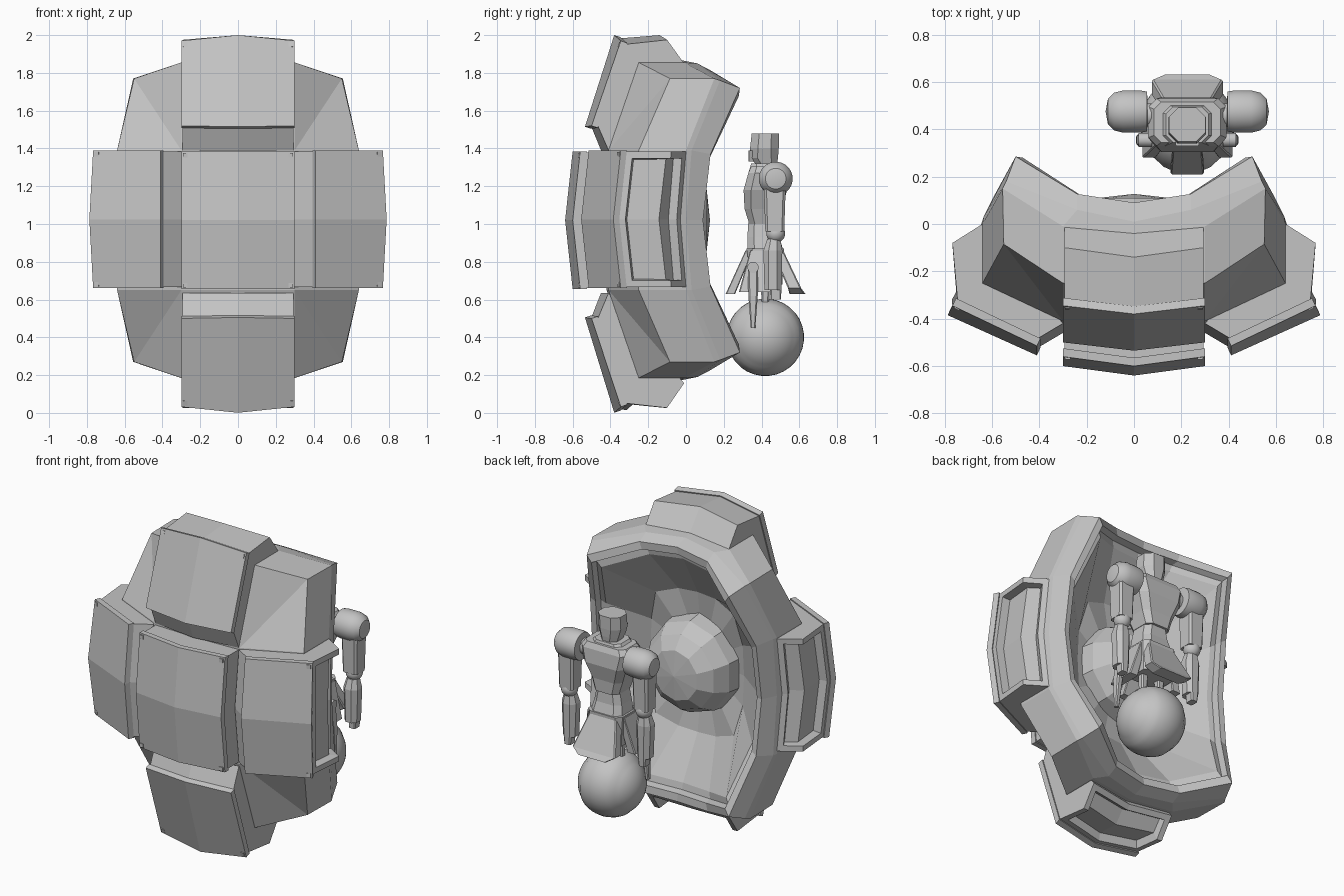
import bpy, bmesh, math
from mathutils import Vector, Matrix

if "Cube" in bpy.data.objects:
    bpy.data.objects.remove(bpy.data.objects["Cube"])

grey = bpy.data.materials.new("neutral_grey")
grey.diffuse_color = (0.55, 0.55, 0.55, 1)
grey.use_nodes = True
grey.node_tree.nodes["Principled BSDF"].inputs["Base Color"].default_value = grey.diffuse_color
ZC = 1.02          # height of the shield centre
RX, RY = 0.225, 0.45   # robot axis


def finish(name, bm, smooth=False):
    bmesh.ops.remove_doubles(bm, verts=bm.verts[:], dist=0.0005)
    bmesh.ops.recalc_face_normals(bm, faces=bm.faces[:])
    me = bpy.data.meshes.new(name)
    bm.to_mesh(me)
    bm.free()
    me.materials.append(grey)
    ob = bpy.data.objects.new(name, me)
    bpy.context.collection.objects.link(ob)
    if smooth:
        bpy.ops.object.select_all(action='DESELECT')
        ob.select_set(True)
        bpy.context.view_layer.objects.active = ob
        bpy.ops.object.shade_smooth_by_angle(angle=math.radians(32))
    return ob


def loft(name, rings, smooth=False, recess=None):
    """Skin closed rings of equal length and cap both ends."""
    bm = bmesh.new()
    vs = [[bm.verts.new(p) for p in r] for r in rings]
    n = len(rings[0])
    strips = {}
    for a, b in zip(vs, vs[1:]):
        for i in range(n):
            f = bm.faces.new((a[i], a[(i + 1) % n], b[(i + 1) % n], b[i]))
            strips.setdefault(i, []).append(f)
    bm.faces.new(vs[0])
    bm.faces.new(vs[-1])
    if recess:
        bmesh.ops.recalc_face_normals(bm, faces=bm.faces[:])
        fs = [f for i in recess for f in strips[i]]
        bmesh.ops.inset_region(bm, faces=fs, thickness=0.035, use_even_offset=True)
        bmesh.ops.inset_region(bm, faces=fs, thickness=0.004, depth=-0.05, use_even_offset=True)
    return finish(name, bm, smooth)


def lathe(name, profile, centre, axis, seg, smooth=True):
    """Revolve (radius, height) points about an axis."""
    rot = Vector((0, 0, 1)).rotation_difference(Vector(axis)).to_matrix()
    rings = [[Vector(centre) + rot @ Vector((max(r, 1e-5) * math.cos(t), max(r, 1e-5) * math.sin(t), h))
              for t in (2 * math.pi * (k + .5) / seg for k in range(seg))] for r, h in profile]
    bm = bmesh.new()
    vs = [[bm.verts.new(p) for p in r] for r in rings]
    for a, b in zip(vs, vs[1:]):
        for i in range(seg):
            bm.faces.new((a[i], a[(i + 1) % seg], b[(i + 1) % seg], b[i]))
    return finish(name, bm, smooth)


def stack(name, sections, chamfer=0.3, smooth=False):
    """Loft chamfered rectangles (z, cx, cy, half_x, half_y)."""
    rings = []
    for z, cx, cy, hx, hy in sections:
        c = chamfer * min(hx, hy)
        pts = [(hx - c, -hy), (hx, c - hy), (hx, hy - c), (hx - c, hy),
               (c - hx, hy), (-hx, hy - c), (-hx, c - hy), (c - hx, -hy)]
        rings.append([(cx + x, cy + y, z) for x, y in pts])
    return loft(name, rings, smooth)


def rivet(name, at, normal):
    bm = bmesh.new()
    q = Vector((0, -1, 0)).rotation_difference(Vector(normal)).to_matrix().to_4x4()
    bmesh.ops.create_cube(bm, size=0.024, matrix=Matrix.Translation(at) @ q)
    finish(name, bm)


# --- outer armour panels: a profile (radius, y) swept over three stations ---
def panel(name, edge, mid, half, place, recess):
    def split(sec, t=0.035, grow=0.007):
        f1, f2 = Vector(sec[1]), Vector(sec[2])
        d = (f2 - f1).normalized()
        n = Vector((-d.y, d.x)) if d.x < 0 else Vector((d.y, -d.x))
        plate = [f1, f2, f2 - n * t, f1 - n * t]
        body = [Vector(sec[0]), f1 - n * t + d * grow, f2 - n * t - d * grow] + [Vector(p) for p in sec[3:]]
        return plate, body, d, n
    pe, be, d, n = split(edge)
    pm, bod, _, _ = split(mid)
    hs = half - 0.007
    loft(name + "_plate", [[place(p, u) for p in s] for s, u in ((pe, -half), (pm, 0), (pe, half))])
    loft(name + "_body", [[place(p, u) for p in s] for s, u in ((be, -hs), (bod, 0), (be, hs))], recess=recess)
    for s in (-1, 1):
        at = Vector(place(pe[1] - d * 0.022 - n * 0.006, s * (half - 0.02)))
        tip = Vector(place(pe[1] - d * 0.022 + n, s * (half - 0.02)))
        rivet(name + "_rivet", at, (tip - at).normalized())


side_edge = [(.30, -.42), (.41, -.515), (.767, -.345), (.767, -.08), (.64, 0)]
side_mid = [(.30, -.46), (.41, -.555), (.787, -.385), (.787, -.12), (.655, -.03)]
top_edge = [(.37, -.41), (.50, -.50), (.95, -.345), (.955, -.10), (.83, -.01)]
top_mid = [(.37, -.45), (.495, -.535), (.98, -.38), (.98, -.14), (.85, -.04)]
for s, nm in ((-1, "left_panel"), (1, "right_panel")):
    panel(nm, side_edge, side_mid, .365, lambda p, u, s=s: (s * p[0], p[1], ZC + .005 + u), (2, 3))
panel("upper_panel", top_edge, top_mid, .3, lambda p, u: (u, p[1], ZC + p[0]), None)
panel("lower_panel", top_edge, top_mid, .3, lambda p, u: (u, p[1], ZC - p[0] * 1.04), (2, 3))

# central panel, bent along both axes
for nm, hx, hz, f, b in (("centre_plate", .3, .365, 0, .035), ("centre_body", .293, .358, .03, .22)):
    loft(nm, [[(x, y + f, ZC + hz), (x, y - .04 + f, ZC), (x, y + f, ZC - hz),
               (x, y + b, ZC - hz), (x, y - .04 + b, ZC), (x, y + b, ZC + hz)]
              for x, y in ((-hx, -.56), (0, -.6), (hx, -.56))])
for sx in (-1, 1):
    for sz in (-1, 1):
        rivet("centre_rivet", (sx * .28, -.56, ZC + sz * .345), (0, -1, 0))


# --- shield shell: one quarter of each loop, mirrored to a full ring ---
def ring(q):
    q = [Vector((x, y, z - ZC)) for x, y, z in q]
    half = q + [Vector((p.x, p.y, -p.z)) for p in q[-2::-1]]
    full = half + [Vector((-p.x, p.y, p.z)) for p in half[-2:0:-1]]
    return [p + Vector((0, 0, ZC)) for p in full]


def shrink(r, k, dy, flat=None):
    return [Vector((p.x * k, p.y + dy if flat is None else flat + p.y * .15, ZC + (p.z - ZC) * k)) for p in r]


D = (.3, -.41, 1.39)
front = ring([(0, -.42, 1.39), D, D, D, (.3, -.42, 1.02)])
block = ring([(0, -.27, 1.86), (.3, -.25, 1.855), (.55, -.085, 1.77), (.64, -.25, 1.39), (.65, -.28, 1.02)])
back = ring([(0, -.04, 1.87), (.3, -.01, 1.855), (.555, .15, 1.77), (.64, 0, 1.39), (.655, -.03, 1.02)])
band = ring([(0, .01, 1.86), (.24, .06, 1.85), (.54, .18, 1.76), (.635, .03, 1.39), (.64, 0, 1.02)])
rim = ring([(0, .09, 1.83), (.24, .127, 1.815), (.5, .285, 1.72), (.585, .13, 1.37), (.595, .09, 1.02)])
bm = bmesh.new()
loops = [front, block, back, band, rim, shrink(rim, .94, -.005), shrink(rim, .93, -.05),
         shrink(rim, .88, -.06), shrink(rim, .55, 0, -.13), shrink(rim, .2, 0, -.17)]
vs = [[bm.verts.new(p) for p in r] for r in loops]
for a, b in zip(vs, vs[1:]):
    for i in range(16):
        bm.faces.new((a[i], a[(i + 1) % 16], b[(i + 1) % 16], b[i]))
bm.faces.new(vs[-1])
bmesh.ops.remove_doubles(bm, verts=bm.verts[:], dist=0.0005)
bmesh.ops.holes_fill(bm, edges=[e for e in bm.edges if e.is_boundary])
finish("shield_shell", bm)
lathe("inner_boss", [(.31, -.18), (.29, -.04), (.24, .05), (.16, .11), (0, .127)], (0, 0, ZC), (0, 1, 0), 10, False)

# --- ball wheel with a stepped cap on each side ---
R = .205
arc = [(R * math.sin(a), -R * math.cos(a)) for a in (math.pi * k / 24 for k in range(25))]
prof = []
for r, h in arc:
    k = .975 if abs(h) > .118 else 1
    prof.append((r * k, h * k))
lathe("ball_wheel", prof, (RX, .42, .4), (1, 0, 0), 32)

# --- robot body ---
stack("head", [(1.30, RX, .43, .05, .05), (1.35, RX, .415, .065, .072), (1.40, RX, .415, .08, .076),
               (1.48, RX, .42, .078, .072)], .55)
stack("chin", [(1.33, RX, .35, .03, .02), (1.39, RX, .352, .05, .022)], .2)
stack("collar", [(1.27, RX, .42, .13, .09), (1.32, RX, .42, .09, .075)], .4)
stack("torso", [(1.0, RX, .42, .085, .085), (1.08, RX, .41, .11, .10), (1.18, RX, .42, .15, .115),
                (1.27, RX, .43, .165, .10), (1.305, RX, .43, .14, .085)], .35)
stack("waist", [(.86, RX, .42, .11, .095), (.93, RX, .41, .095, .085), (1.01, RX, .41, .08, .08)], .4)
stack("hip_block", [(.68, RX, .43, .11, .08), (.87, RX, .42, .12, .10)], .3)

# skirt flaps
stack("rear_flap", [(.63, RX, .59, .10, .042), (.66, RX, .575, .15, .035), (.87, RX, .48, .09, .03)], .2)
stack("front_flap", [(.63, RX, .235, .07, .025), (.86, RX, .335, .06, .02)], .2)


def dome(name, c, rx, ry, rz):
    ob = lathe(name, [(math.sin(math.pi * k / 14), -math.cos(math.pi * k / 14)) for k in range(15)],
               (0, 0, 0), (1, 0, 0), 24)
    ob.data.transform(Matrix.Translation(c) @ Matrix.Diagonal((rx, ry, rz, 1)))


# limbs on both sides
for s, nm in ((-1, "left_"), (1, "right_")):
    X = lambda d: RX + s * d
    prof = [(.0, .165), (.085, .17), (.09, .20), (.09, .27), (.08, .31), (.055, .335), (0, .345)]
    lathe(nm + "shoulder", [(r, h) for r, h in prof], (RX, .475, 1.24), (s, 0, 0), 24)
    lathe(nm + "shoulder_joint", [(0, .12), (.05, .12), (.05, .18), (0, .18)], (RX, .46, 1.24), (s, 0, 0), 12)
    stack(nm + "upper_arm", [(.96, X(.262), .47, .05, .05), (1.2, X(.262), .47, .055, .058)], .25)
    dome(nm + "elbow", (X(.262), .475, .95), .05, .05, .05)
    stack(nm + "forearm", [(.65, X(.262), .46, .042, .045), (.86, X(.262), .46, .05, .05),
                           (.92, X(.262), .465, .035, .035)], .55)
    stack(nm + "hand", [(.60, X(.262), .475, .022, .028), (.65, X(.262), .475, .025, .03)], .3)
    stack(nm + "side_flap", [(.64, X(.16), .37, .03, .09), (.86, X(.105), .41, .02, .07)], .2)
    # fork holding the ball
    stack(nm + "fork", [(.45, X(.205), .355, .012, .012), (.62, X(.195), .355, .02, .025),
                        (.77, X(.18), .355, .02, .027)], .4)
    lathe(nm + "fork_joint", [(0, .15), (.03, .15), (.03, .205), (0, .205)], (RX, .355, .77), (s, 0, 0), 12)
    stack(nm + "leg_strut", [(.58, X(.06), .42, .02, .02), (.72, X(.06), .42, .025, .025)], .4)
